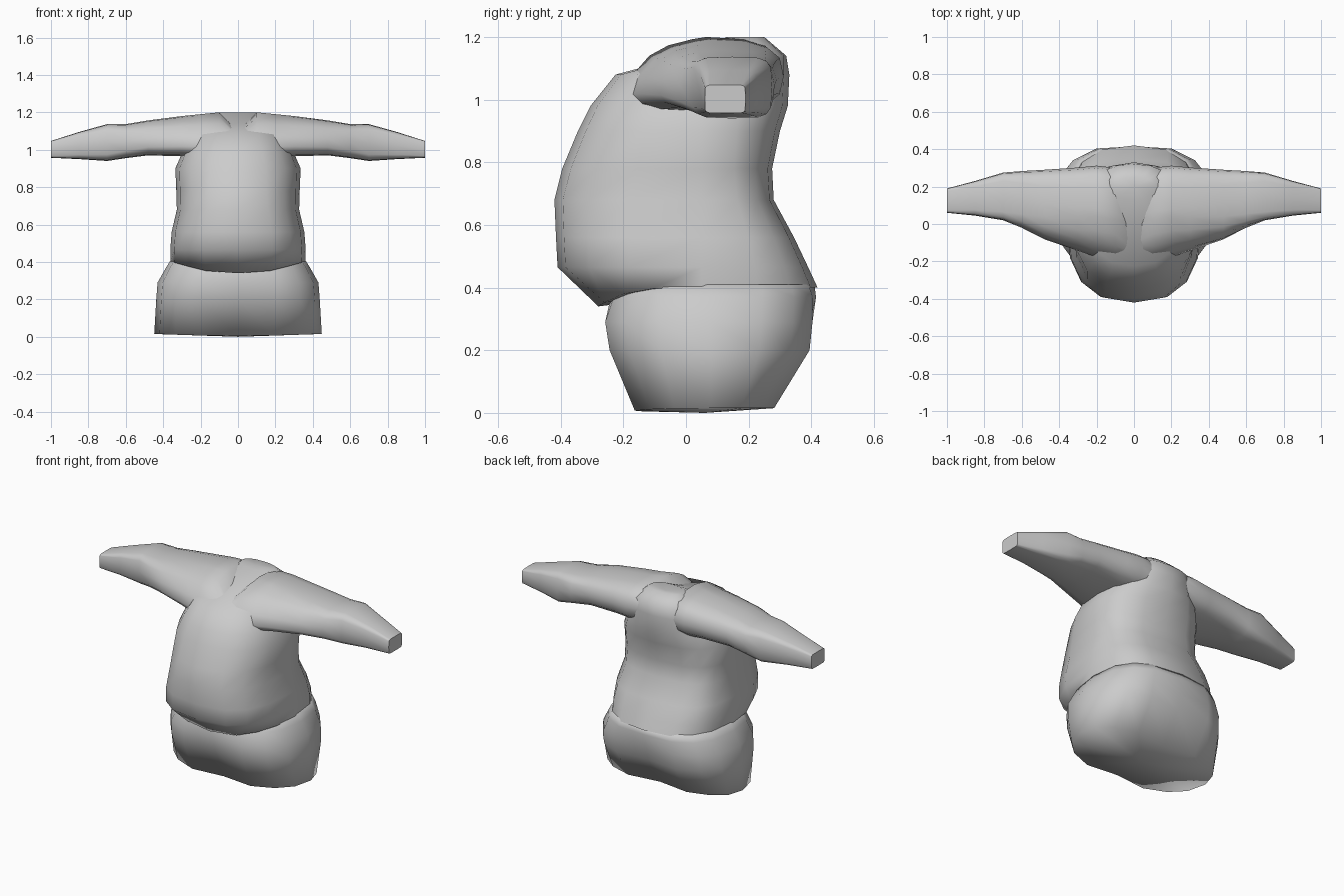
import bpy, bmesh
from math import sin, cos, pi, copysign

cube = bpy.data.objects.get("Cube")
if cube:
    bpy.data.objects.remove(cube)

grey = bpy.data.materials.new("plain grey")
grey.use_nodes = True
colour = (0.6, 0.6, 0.6, 1)
grey.diffuse_color = colour
grey.node_tree.nodes["Principled BSDF"].inputs["Base Color"].default_value = colour


def power(v, e):
    return copysign(abs(v) ** (2 / e), v)


def loft(name, rings, bottom, top, angle):
    """Skin a stack of rings, closing each end to a middle point."""
    bm = bmesh.new()
    rows = [[bm.verts.new(p) for p in ring] for ring in rings]
    n = len(rows[0])
    for a, b in zip(rows, rows[1:]):
        for i in range(n):
            bm.faces.new((a[i], a[(i + 1) % n], b[(i + 1) % n], b[i]))
    for row, tip in ((rows[0], bottom), (rows[-1], top)):
        v = bm.verts.new(tip)
        for i in range(n):
            bm.faces.new((row[i], row[(i + 1) % n], v))
    bmesh.ops.recalc_face_normals(bm, faces=bm.faces)
    mesh = bpy.data.meshes.new(name)
    bm.to_mesh(mesh)
    bm.free()
    mesh.materials.append(grey)
    obj = bpy.data.objects.new(name, mesh)
    bpy.context.collection.objects.link(obj)
    bpy.ops.object.select_all(action="DESELECT")
    obj.select_set(True)
    bpy.context.view_layer.objects.active = obj
    bpy.ops.object.shade_smooth_by_angle(angle=angle * pi / 180)


def body_ring(z, w, front, back, mid=0.05, e=2.4, drop=0, crease=0, n=16):
    """Level ring; drop lowers its front middle, crease pulls in both middles."""
    pts = []
    for i in range(n):
        t = 2 * pi * i / n
        c, s = cos(t), sin(t)
        depth = back - mid if s > 0 else mid - front
        centre = max(0, 1 - abs(c) / 0.38)
        y = mid + depth * power(s, e) - copysign(crease, s) * centre
        pts.append((w * power(c, e), y, z - drop * max(0, -s) ** 3))
    return pts


# Trunk with overhanging belly, ending in a raised back collar
trunk = [(0.40, 0.36, -0.28, 0.42, 0.05, 2.6, 0.06),
         (0.465, 0.362, -0.41, 0.39, 0.05, 2.8),
         (0.56, 0.355, -0.415, 0.345, 0.05, 2.8),
         (0.68, 0.327, -0.42, 0.28, 0.05, 2.7),
         (0.78, 0.33, -0.395, 0.275, 0.05, 2.5),
         (0.90, 0.335, -0.345, 0.30),
         (0.98, 0.30, -0.305, 0.325),
         (1.08, 0.25, -0.225, 0.33),
         (1.14, 0.19, 0.0, 0.32, 0.2),
         (1.20, 0.11, 0.13, 0.25, 0.2, 2.4)]
loft("trunk", [body_ring(*r) for r in trunk],
     (0, 0.05, 0.38), (0, 0.2, 1.19), 60)

# Hips with a crease between the legs, rounded underneath
hips = [(0.41, 0.36, -0.225, 0.41, 0.08, 2.7),
        (0.37, 0.385, -0.25, 0.425, 0.08, 2.6, 0, 0.01),
        (0.29, 0.43, -0.28, 0.425, 0.08, 2.5, 0, 0.03),
        (0.20, 0.437, -0.265, 0.415, 0.08, 2.5, 0, 0.04),
        (0.015, 0.448, -0.18, 0.295, 0.08, 2.4, 0.01, 0.04)]
loft("hips", [body_ring(*r) for r in hips],
     (0, 0.08, 0.41), (0, 0.06, 0.0), 120)

# Sleeves: x, front, back, bottom, top, squareness, forward lean of the underside
arm = [(0.10, -0.17, 0.30, 0.96, 1.20, 2.8, 0.08),
       (0.20, -0.15, 0.312, 0.96, 1.19, 2.8, 0.08),
       (0.30, -0.125, 0.302, 0.965, 1.18, 2.8, 0.06),
       (0.48, -0.075, 0.29, 0.97, 1.157, 3, 0.03),
       (0.60, -0.02, 0.283, 0.955, 1.137, 3.5, 0.01),
       (0.70, 0.02, 0.275, 0.94, 1.137, 4.5, 0),
       (0.85, 0.045, 0.23, 0.95, 1.095, 5, 0),
       (1.00, 0.06, 0.19, 0.957, 1.047, 8, 0)]
neck_dip = (0, -0.19, 0.30, 0.96, 1.10, 2.8, 0.05)


def arm_ring(side, x, front, back, low, high, e, lean, n=16):
    pts = []
    for i in range(n):
        c, s = cos(2 * pi * i / n), power(sin(2 * pi * i / n), e)
        y = (front + back) / 2 + (back - front) / 2 * power(c, e)
        if c < 0:
            y += lean * s
        pts.append((side * x, y, (low + high) / 2 + (high - low) / 2 * s))
    return pts


# One piece from cuff to cuff, dipping at the neckline
rings = [arm_ring(-1, *r) for r in reversed(arm)]
rings += [arm_ring(1, *r) for r in [neck_dip] + arm]
loft("shoulders_and_sleeves", rings,
     (-1, 0.125, 1.0), (1, 0.125, 1.0), 60)
